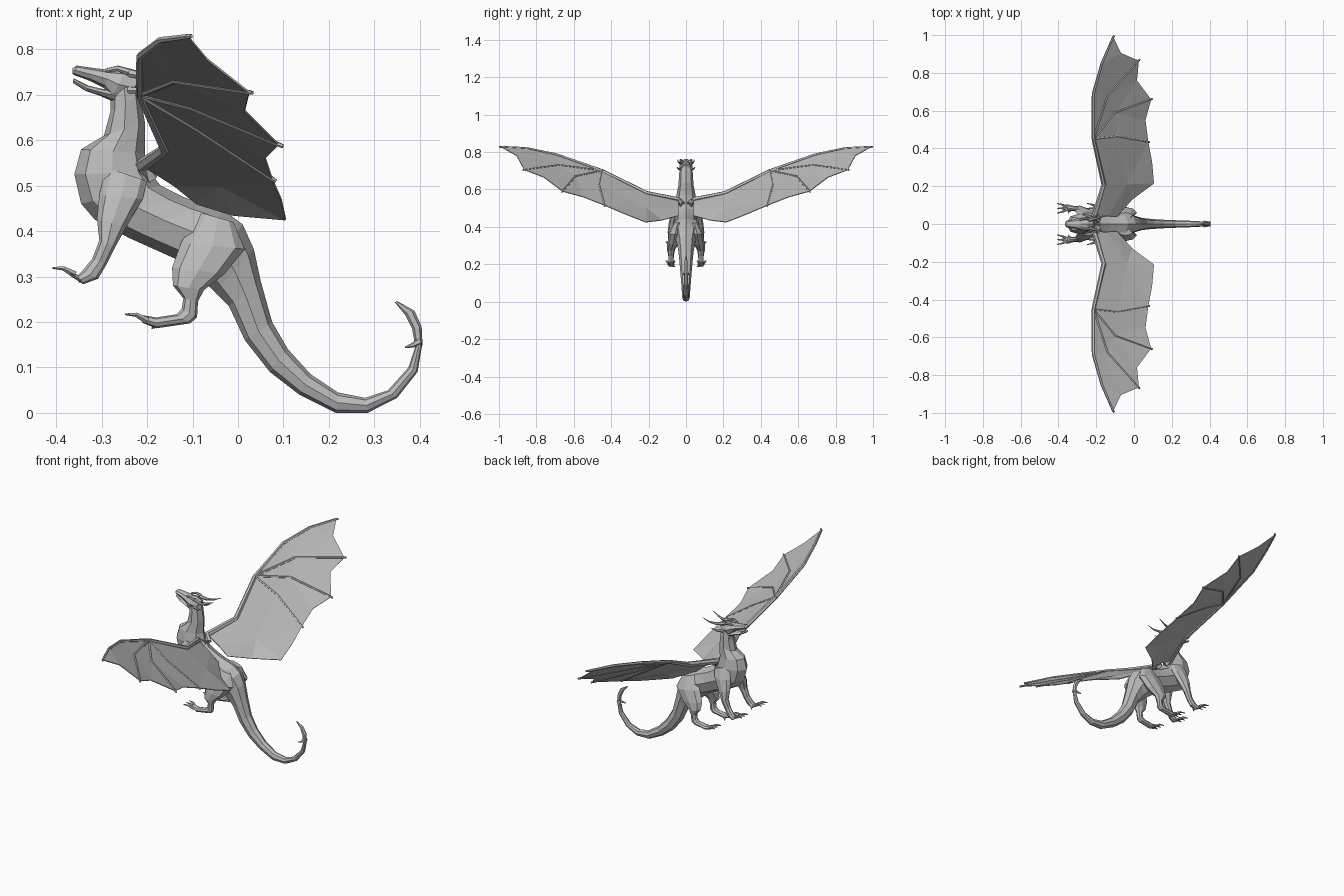
import bpy, bmesh, math
from mathutils import Vector

UNIT = 0.01  # part sizes below are in hundredths

cube = bpy.data.objects.get("Cube")
if cube:
    bpy.data.objects.remove(cube, do_unlink=True)

grey = bpy.data.materials.new("stone_grey")
grey.use_nodes = True
colour = (0.5, 0.5, 0.5, 1)
grey.diffuse_color = colour
grey.node_tree.nodes["Principled BSDF"].inputs["Base Color"].default_value = colour


def finish(name, bm, mirrored):
    """Turn a bmesh into an object, mirrored across the body if paired."""
    bmesh.ops.recalc_face_normals(bm, faces=bm.faces)
    mesh = bpy.data.meshes.new(name)
    bm.to_mesh(mesh)
    bm.free()
    mesh.materials.append(grey)
    obj = bpy.data.objects.new(name, mesh)
    bpy.context.collection.objects.link(obj)
    if mirrored:
        mirror = obj.modifiers.new("mirror", "MIRROR")
        mirror.use_axis = (False, True, False)
        mirror.use_mirror_merge = False
    return obj


def skin(name, rings, mirrored):
    """Skin a row of point rings and cap both ends."""
    bm = bmesh.new()
    loops = [[bm.verts.new(p * UNIT) for p in ring] for ring in rings]
    for a, b in zip(loops, loops[1:]):
        for i in range(len(a)):
            j = (i + 1) % len(a)
            bm.faces.new((a[i], a[j], b[j], b[i]))
    bm.faces.new(loops[0])
    bm.faces.new(loops[-1])
    return finish(name, bm, mirrored)


def loft(name, sections, sides=8, mirrored=False):
    """Sections: upper x, z, lower x, z, half width, optional y."""
    rings = []
    for x1, z1, x2, z2, width, *y in sections:
        top, low = Vector((x1, 0, z1)), Vector((x2, 0, z2))
        mid, half = (top + low) / 2, (top - low) / 2
        mid.y = y[0] if y else 0
        angles = [math.tau * i / sides for i in range(sides)]
        rings.append([mid + half * math.cos(a) + Vector((0, width * math.sin(a), 0))
                      for a in angles])
    return skin(name, rings, mirrored)


def tube(name, points, start, end, sides=6, mirrored=True):
    """Tapered tube along a path."""
    pts = [Vector(p) for p in points]
    rings = []
    for i, p in enumerate(pts):
        along = (pts[min(i + 1, len(pts) - 1)] - pts[max(i - 1, 0)]).normalized()
        side = along.cross(Vector((0.1, 0.2, 1))).normalized()
        up = side.cross(along)
        r = start + (end - start) * i / (len(pts) - 1)
        angles = [math.tau * k / sides for k in range(sides)]
        rings.append([p + (side * math.cos(a) + up * math.sin(a)) * r for a in angles])
    return skin(name, rings, mirrored)


# Neck, chest, belly and tail in one skin
loft("body_and_tail", [
    (-22, 74, -28, 69, 3.2), (-21.5, 70, -28, 66.5, 3.7),
    (-20.5, 64, -29.5, 61, 4), (-20.5, 57, -34.5, 58, 5),
    (-19.5, 53, -36, 52.5, 5.8), (-17, 50, -34.5, 46, 6),
    (-12, 47.5, -31.5, 42.5, 6), (-8, 46, -24, 38.5, 6),
    (-3, 44.5, -14, 34, 6.5), (1, 41.5, -7, 28.5, 6),
    (3.5, 36, -5, 26.5, 4.8), (5, 29, -2, 23.5, 4),
    (7.5, 20, 1.5, 16, 3.2), (11, 14, 7, 9, 2.7),
    (16, 8.5, 13.5, 4, 2.3), (22, 4.5, 21.5, 0, 2),
    (28, 3.3, 28.5, 0, 1.8), (33, 5, 35, 3.3, 1.5),
    (37.5, 10, 39.5, 9, 1.2), (39.3, 15.5, 40.6, 15.5, 1)])

# Tail blade and its barbs
loft("tail_blade", [
    (39, 14.5, 40.6, 14.8, 1.2), (38.3, 18.5, 40.4, 19, 1.2),
    (36.8, 21.5, 38.8, 22.5, 0.8), (34.5, 24.3, 35, 24.6, 0.2)], sides=6)
tube("tail_barb", [(40, 0.5, 15.7), (38.5, 1, 14.9), (36.8, 1.6, 14.4)], 0.9, 0.2)

# Head with open mouth
loft("upper_head", [
    (-21.5, 74, -24, 69, 2.8), (-24.5, 75.5, -28, 69, 3.6),
    (-28, 75.4, -29.5, 71.5, 3.2), (-32, 75.9, -32.5, 73, 2.3),
    (-35.5, 76.4, -36, 74.3, 1.8), (-36.4, 75.8, -36.4, 74.6, 1)])
loft("lower_jaw", [
    (-26, 71, -27.5, 68.5, 3), (-30, 71.3, -30.5, 69.8, 2.4),
    (-33, 72, -33.5, 70.8, 1.8), (-36.2, 73.6, -36.3, 72.6, 0.9)])
tube("brow_ridge", [(-29, 2, 75.3), (-26.5, 2.8, 75.8), (-24, 2.8, 75)], 0.5, 0.8)
tube("horn", [(-24, 2, 74.8), (-20, 3, 74), (-16.5, 4, 74.5), (-13, 4.5, 76)], 1, 0.1)
tube("cheek_spike", [(-24, 2.6, 71), (-21, 4, 71), (-18, 5, 72)], 0.9, 0.1)

# Legs, each with toes and a spur
loft("front_leg", [
    (-20, 51, -29, 54, 1.5, 4.5), (-21, 47, -30.5, 48, 2.4, 5.8),
    (-24.5, 41, -31, 42.5, 2.3, 7), (-27, 36.5, -30.5, 38, 1.8, 8),
    (-29, 32.5, -32, 34, 1.4, 8), (-30.8, 29.5, -34.2, 31.3, 1.4, 8.3),
    (-34, 28.3, -35.2, 30.3, 1.8, 8.5), (-37, 30.2, -37.4, 31.5, 1.6, 8.5)],
    mirrored=True)
loft("rear_leg", [
    (-1, 42, -8, 44, 1.5, 4.5), (1.5, 36, -12.5, 37.5, 3, 6),
    (-3, 30.5, -14.5, 32, 3, 7), (-7.5, 27, -14.3, 28, 2.1, 8),
    (-8.8, 24.5, -12, 25.2, 1.5, 8), (-9, 21, -12.4, 22.8, 1.4, 8),
    (-10.5, 19.7, -13.5, 21.7, 1.5, 8), (-18, 18.6, -18, 21, 1.8, 8),
    (-21, 19.8, -21, 21.5, 1.4, 8)], mirrored=True)
for leg, x, z in (("front", -36, 30.5), ("rear", -20, 20.3)):
    for k, toe in enumerate(("inner", "middle", "outer")):
        out = k - 1
        tube(f"{leg}_{toe}_toe", [
            (x, 8.3 + out, z), (x - 2.4, 8.3 + out * 2, z + 1.3),
            (x - 4.8, 8.3 + out * 2.6, z + 1.4)], 0.8, 0.2, 5)
    tube(f"{leg}_spur", [(x + 2, 7, z - 1), (x + 1, 5.5, z - 1.8)], 0.7, 0.1, 5)

# Wing lines, from the leading edge back
wrist = (-21.5, 45, 70)
root = [(-21, 4, 54.5), (-14, 4, 50), (-9, 4, 46)]
elbow = [(-16, 21, 58), (-4, 21, 50), (10.5, 21.5, 42.5)]
fingers = [
    [wrist, (-9, 46.5, 62.5), (7.5, 43.5, 51.5)],
    [wrist, (-10, 59, 67), (9, 66, 59)],
    [wrist, (-14, 68, 73), (2.5, 86.5, 70.5)]]
leading = [wrist, (-21.5, 69, 78.5), (-17, 85, 82), (-11, 99, 82.8)]
scallops = [(-1, 13, 43.5), (9.5, 33, 47), (6, 55, 56), (1.5, 76, 66.5), (-7, 90.5, 78)]

# Wing membrane, one panel between each pair of lines
bm = bmesh.new()
lines = [root, elbow, *fingers, leading]
for a, b, notch in zip(lines, lines[1:], scallops):
    front = [a[0], b[0], b[1], a[1]]
    if a[0] == b[0]:
        front.pop(0)
    back = [a[1], a[2], notch, *reversed(b[1:])]
    for outline in (front, back):
        bm.faces.new([bm.verts.new(Vector(p) * UNIT) for p in outline])
bmesh.ops.remove_doubles(bm, verts=bm.verts, dist=0.0001)
bmesh.ops.triangulate(bm, faces=bm.faces)
membrane = finish("wing_membrane", bm, True)
solid = membrane.modifiers.new("thickness", "SOLIDIFY")
solid.thickness = 0.004
solid.offset = 0

# Wing arm and finger bones
tube("wing_arm", [(-19, 2, 52), root[0], elbow[0], wrist], 1.8, 1)
tube("wing_leading_bone", leading, 1, 0.6)
tube("wing_tip_claw", [leading[-2], leading[-1], (-10.3, 99.7, 82.9)], 0.6, 0.5)
for k, bone in enumerate(fingers):
    tip, mid = Vector(bone[2]), Vector(bone[1])
    claw = tip + (tip - mid).normalized()
    tube(f"wing_finger_{k + 1}", [*bone, claw], 0.7, 0.45)
